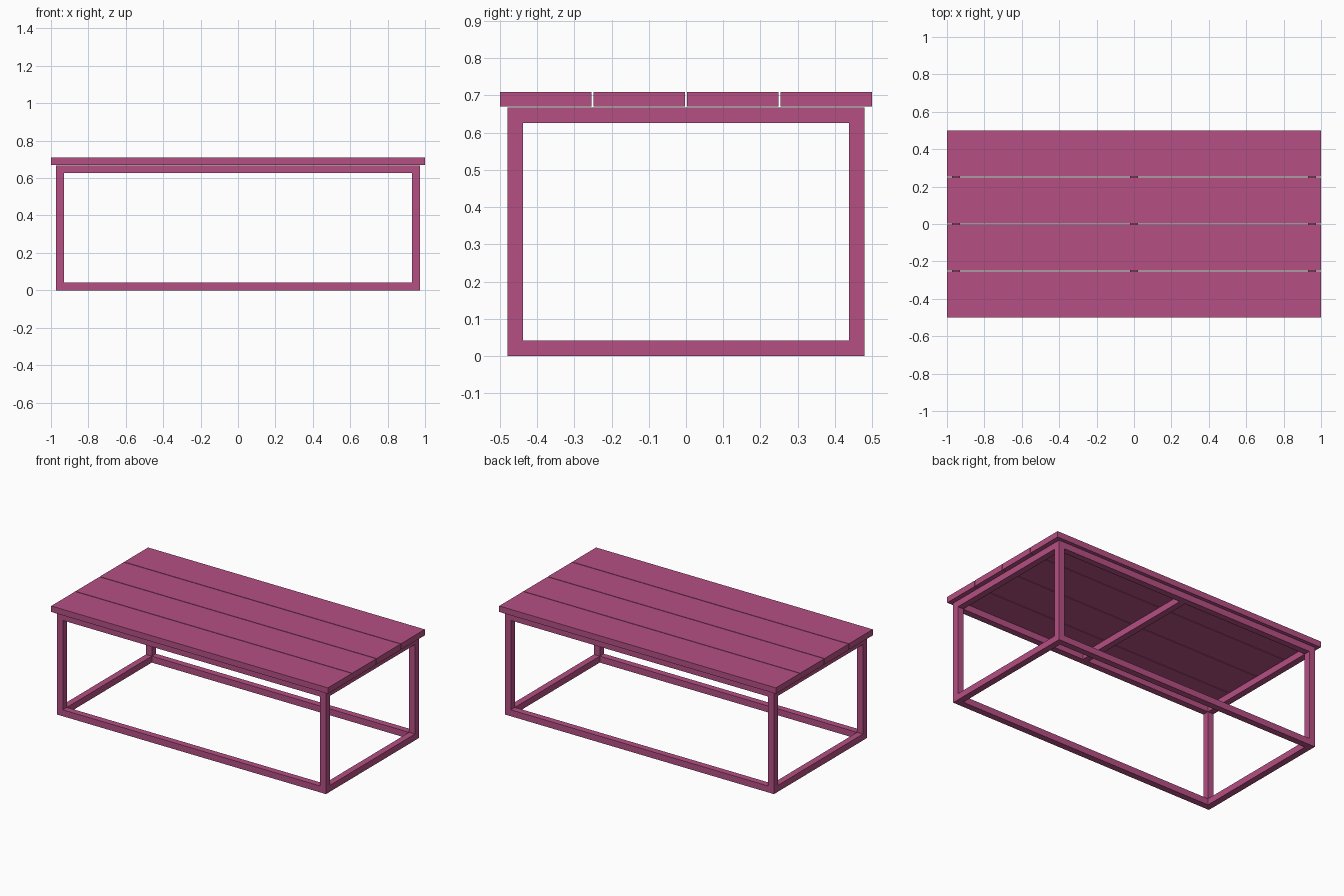
import bpy

if "Cube" in bpy.data.objects:
    bpy.data.objects.remove(bpy.data.objects["Cube"])

T = 0.042                      # square tube size
HX, HY, H = 0.972, 0.48, 0.668  # frame half length, half depth, height

mat = bpy.data.materials.new("plum_paint")
mat.diffuse_color = (0.46, 0.08, 0.23, 1)
mat.use_nodes = True
mat.node_tree.nodes["Principled BSDF"].inputs["Base Color"].default_value = mat.diffuse_color


def box(name, centre, size):
    bpy.ops.mesh.primitive_cube_add(size=1, location=centre)
    ob = bpy.context.object
    ob.name = name
    ob.scale = size
    bpy.ops.object.transform_apply(location=False, rotation=False, scale=True)
    ob.data.materials.append(mat)
    return ob


cx, cy = HX - T / 2, HY - T / 2

# Corner legs
for sx, side in ((-1, "left"), (1, "right")):
    for sy, end in ((-1, "front"), (1, "back")):
        box(f"{end}_{side}_leg", (sx * cx, sy * cy, H / 2), (T, T, H))

# Lower and upper rails between the legs
for z, level in ((T / 2, "lower"), (H - T / 2, "upper")):
    for s, end, side in ((-1, "front", "left"), (1, "back", "right")):
        box(f"{level}_{end}_rail", (0, s * cy, z), (2 * (HX - T), T, T))
        box(f"{level}_{side}_rail", (s * cx, 0, z), (T, 2 * (HY - T), T))

# Middle support under the top
box("middle_crossbar", (0, 0, H - T / 2), (T, 2 * (HY - T), T))

# Four top planks with narrow gaps
width, gap = 0.2465, 0.0047
for i in range(4):
    box(f"top_plank_{i + 1}", (0, (i - 1.5) * (width + gap), 0.69), (2, width, 0.039))
